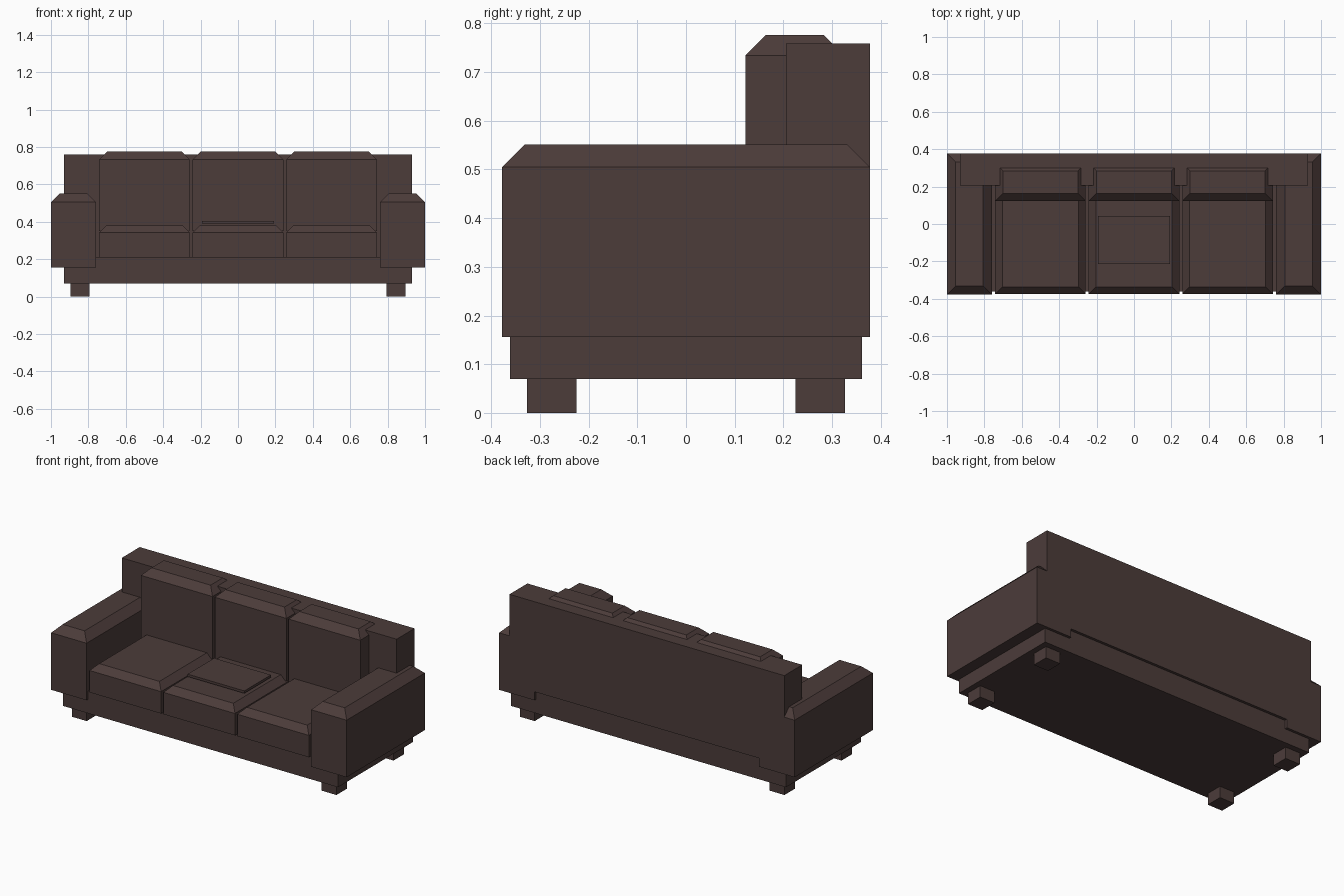
import bpy, bmesh

if "Cube" in bpy.data.objects:
    bpy.data.objects.remove(bpy.data.objects["Cube"])

# Single dark brown upholstery colour
brown = bpy.data.materials.new("dark brown leather")
brown.diffuse_color = (0.072, 0.045, 0.042, 1)
brown.use_nodes = True
brown.node_tree.nodes["Principled BSDF"].inputs["Base Color"].default_value = brown.diffuse_color


def block(name, x, y, z, chamfer=0.0):
    """Box spanning the given ranges, with optional 45 degree chamfer round its top."""
    bm = bmesh.new()
    bmesh.ops.create_cube(bm, size=1)
    for v in bm.verts:
        v.co.x = x[0] if v.co.x < 0 else x[1]
        v.co.y = y[0] if v.co.y < 0 else y[1]
        v.co.z = z[0] if v.co.z < 0 else z[1] - chamfer
    bm.normal_update()
    if chamfer:
        top = max(bm.faces, key=lambda f: f.calc_center_median().z)
        bmesh.ops.inset_region(bm, faces=[top], thickness=chamfer, use_even_offset=True)
        for v in top.verts:
            v.co.z = z[1]
    bmesh.ops.recalc_face_normals(bm, faces=bm.faces)
    mesh = bpy.data.meshes.new(name)
    bm.to_mesh(mesh)
    bm.free()
    mesh.materials.append(brown)
    obj = bpy.data.objects.new(name, mesh)
    bpy.context.collection.objects.link(obj)
    return obj


# Frame and backrest
block("base", (-0.93, 0.93), (-0.362, 0.362), (0.07, 0.208))
block("backrest", (-0.93, 0.93), (0.205, 0.378), (0.208, 0.759))

# Arms and feet, mirrored left and right
for side, s in (("left", -1), ("right", 1)):
    block(side + "_arm", sorted((s * 0.76, s * 1.0)), (-0.378, 0.378), (0.156, 0.551), 0.046)
    for end, e in (("front", -1), ("back", 1)):
        block(f"{end}_{side}_foot", sorted((s * 0.795, s * 0.895)),
              sorted((e * 0.225, e * 0.327)), (0, 0.07))

# Three seat cushions and three back cushions
for label, cx in (("left", -0.5), ("middle", 0), ("right", 0.5)):
    span = (cx - 0.242, cx + 0.242)
    block(label + "_seat_cushion", span, (-0.375, 0.205), (0.208, 0.38), 0.038)
    block(label + "_back_cushion", span, (0.122, 0.325), (0.35, 0.776), 0.042)

# Thin pad lying on the middle seat
block("seat_pad", (-0.192, 0.192), (-0.213, 0.044), (0.39, 0.405))
